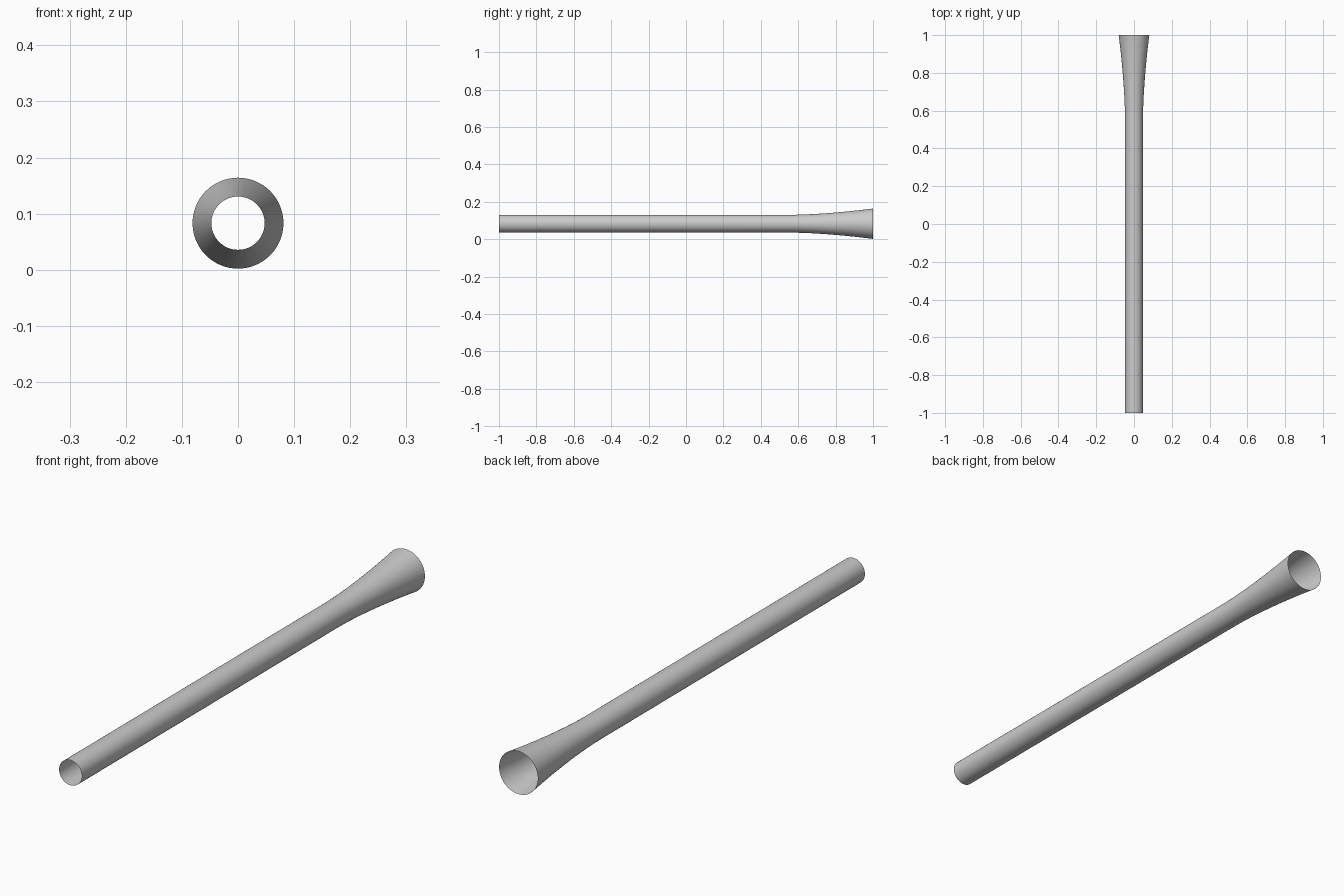
import bpy, bmesh, math

if "Cube" in bpy.data.objects:
    bpy.data.objects.remove(bpy.data.objects["Cube"])

SIDES = 64
AXIS_Z = 0.083
R_TUBE, R_BELL = 0.0475, 0.081
FLARE_START, FLARE_STEPS = 0.56, 12

# profile along y: straight tube, then a gently flaring bell
profile = [(-1.0, R_TUBE), (-0.5, R_TUBE), (0.0, R_TUBE)]
for i in range(FLARE_STEPS + 1):
    t = i / FLARE_STEPS
    profile.append((FLARE_START + (1 - FLARE_START) * t,
                    R_TUBE + (R_BELL - R_TUBE) * t ** 1.65))

# revolve the profile into an open-ended thin shell
bm = bmesh.new()
rings = []
for y, r in profile:
    rings.append([bm.verts.new((r * math.cos(a), y, AXIS_Z + r * math.sin(a)))
                  for a in (2 * math.pi * k / SIDES for k in range(SIDES))])
for a, b in zip(rings, rings[1:]):
    for k in range(SIDES):
        n = (k + 1) % SIDES
        bm.faces.new((a[k], b[k], b[n], a[n]))
bm.normal_update()
# make sure the normals face away from the axis
f = next(iter(bm.faces))
c = f.calc_center_median()
if f.normal.x * c.x + f.normal.z * (c.z - AXIS_Z) < 0:
    bmesh.ops.reverse_faces(bm, faces=bm.faces[:])

mesh = bpy.data.meshes.new("flared_tube")
bm.to_mesh(mesh)
bm.free()
tube = bpy.data.objects.new("flared_tube", mesh)
bpy.context.collection.objects.link(tube)
bpy.context.view_layer.objects.active = tube
tube.select_set(True)
bpy.ops.object.shade_smooth_by_angle(angle=math.radians(30))
